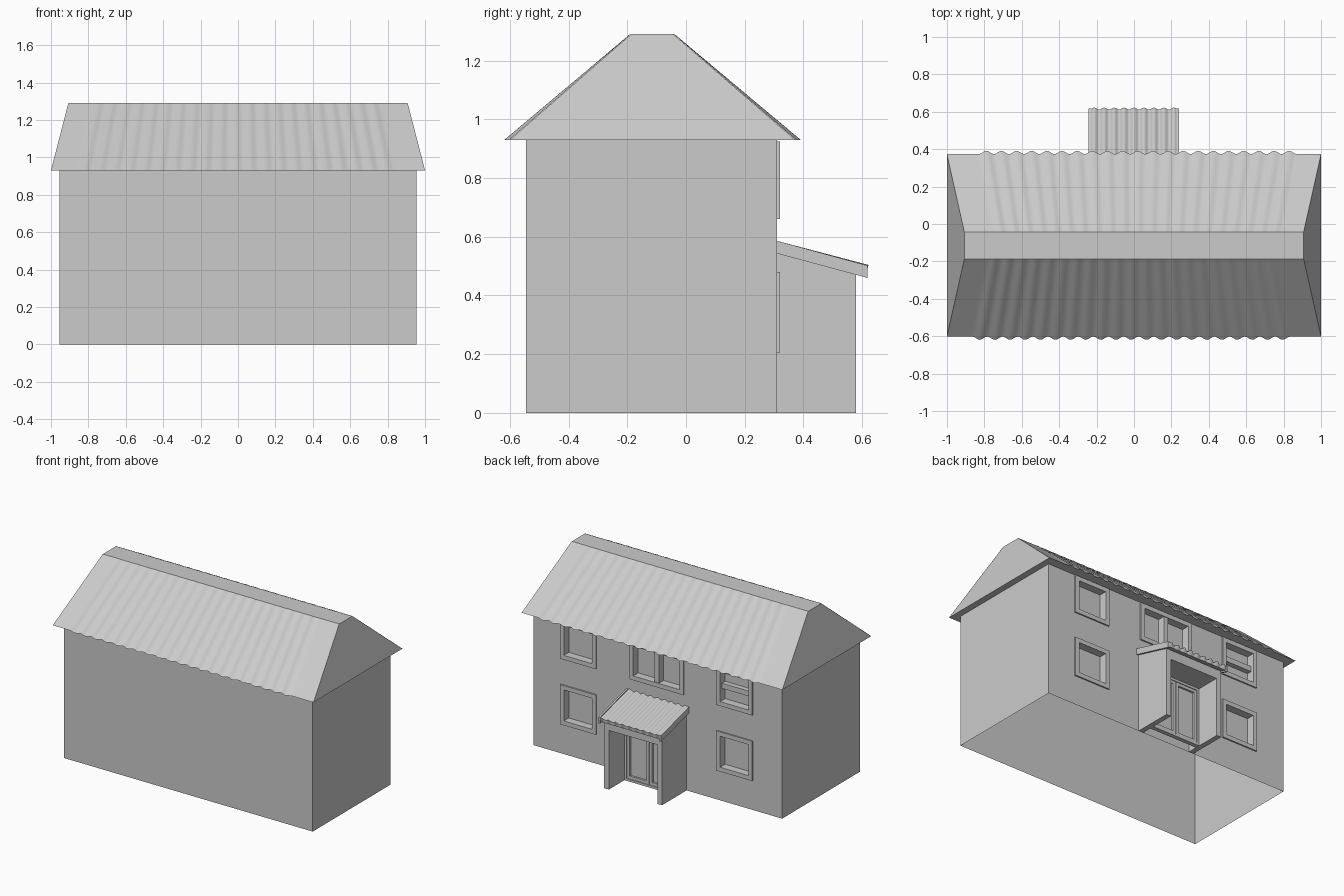
import bpy, bmesh, math
from mathutils import Vector

if "Cube" in bpy.data.objects:
    bpy.data.objects.remove(bpy.data.objects["Cube"])

GREY = (0.6, 0.6, 0.6, 1)
mat = bpy.data.materials.new("plain_grey")
mat.use_nodes = True
mat.diffuse_color = GREY
mat.node_tree.nodes["Principled BSDF"].inputs["Base Color"].default_value = GREY


def finish(name, bm, smooth=False):
    bm.normal_update()
    mesh = bpy.data.meshes.new(name)
    bm.to_mesh(mesh)
    bm.free()
    mesh.materials.append(mat)
    obj = bpy.data.objects.new(name, mesh)
    bpy.context.collection.objects.link(obj)
    if smooth:
        bpy.ops.object.select_all(action="DESELECT")
        obj.select_set(True)
        bpy.context.view_layer.objects.active = obj
        bpy.ops.object.shade_smooth_by_angle(angle=math.radians(40))
    return obj


def add_box(bm, x, y, z):
    """Box from (min, max) pairs."""
    verts = bmesh.ops.create_cube(bm, size=1)["verts"]
    for v in verts:
        v.co = [lo + (c + 0.5) * (hi - lo) for c, (lo, hi) in zip(v.co, (x, y, z))]


def add_grid(bm, rows):
    """Quads between rows of points."""
    grid = [[bm.verts.new(p) for p in row] for row in rows]
    for a, b in zip(grid, grid[1:]):
        for i in range(len(a) - 1):
            bm.faces.new((a[i], a[i + 1], b[i + 1], b[i]))


def add_frame(bm, x, y, z, w):
    """Rectangular frame of four bars."""
    for side in ((x[0], x[0] + w), (x[1] - w, x[1])):
        add_box(bm, side, y, z)
    for level in ((z[0], z[0] + w), (z[1] - w, z[1])):
        add_box(bm, (x[0] + w, x[1] - w), y, level)


# House measurements
HX, FRONT, BACK, EAVE = 0.955, -0.545, 0.31, 0.93
LOW, HIGH = (0.205, 0.48), (0.66, 0.925)
SIDE = 0.138          # half width of a single window
BORDER = 0.03
windows = [(0.606, SIDE, LOW), (0.606, SIDE, HIGH),
           (-0.594, SIDE, LOW), (-0.594, SIDE, HIGH), (0.004, 0.207, HIGH)]

# Plain walls, open below
bm = bmesh.new()
outline = [(HX, BACK), (HX, FRONT), (-HX, FRONT), (-HX, BACK)]
add_grid(bm, [[(x, y, z) for x, y in outline] for z in (EAVE, 0)])
finish("plain_walls", bm)

# Window wall with recessed panes
holes = [(c - h + BORDER, c + h - BORDER, z[0] + BORDER, z[1] - BORDER)
         for c, h, z in windows]
xs = sorted({-HX, HX} | {v for h in holes for v in h[:2]})
zs = sorted({0, EAVE} | {v for h in holes for v in h[2:]})
bm = bmesh.new()
add_grid(bm, [[(x, BACK, z) for x in xs] for z in reversed(zs)])
bmesh.ops.recalc_face_normals(bm, faces=bm.faces)
bm.normal_update()
if bm.faces[:][0].normal.y < 0:
    bmesh.ops.reverse_faces(bm, faces=bm.faces)
bm.normal_update()


def is_opening(face):
    c = face.calc_center_median()
    return any(h[0] < c.x < h[1] and h[2] < c.z < h[3] for h in holes)


panes = [f for f in bm.faces if is_opening(f)]
for region in holes:
    part = [f for f in panes
            if region[0] < f.calc_center_median().x < region[1]
            and region[2] < f.calc_center_median().z < region[3]]
    bmesh.ops.inset_region(bm, faces=part, thickness=0, depth=-0.045,
                           use_even_offset=False)
finish("window_wall", bm)

# Window frames and glazing bars
for i, (c, h, z) in enumerate(windows):
    bm = bmesh.new()
    add_frame(bm, (c - h, c + h), (BACK, BACK + 0.01), z, BORDER)
    mid = sum(z) / 2
    if h > SIDE:
        add_box(bm, (c - 0.018, c + 0.018), (BACK - 0.045, BACK + 0.005),
                (z[0] + BORDER, z[1] - BORDER))
    elif c < 0 and z == HIGH:
        add_box(bm, (c - h + BORDER, c + h - BORDER), (BACK - 0.045, BACK - 0.01),
                (mid - 0.018, mid + 0.018))
    finish(f"window_frame_{i + 1}", bm)

# Main roof core with flat ridge and leaning ends
RIDGE = 1.29
eaves = {"front": -0.6, "back": 0.372}
crest = {"front": -0.187, "back": -0.043}
bm = bmesh.new()
base = [bm.verts.new((x, y, EAVE)) for x, y in
        ((-1, eaves["front"]), (1, eaves["front"]), (1, eaves["back"]), (-1, eaves["back"]))]
top = [bm.verts.new((x, y, RIDGE)) for x, y in
       ((-0.907, crest["front"]), (0.907, crest["front"]),
        (0.907, crest["back"]), (-0.907, crest["back"]))]
bm.faces.new(base[::-1])
bm.faces.new(top)
for i in range(4):
    j = (i + 1) % 4
    bm.faces.new((base[i], base[j], top[j], top[i]))
finish("roof_core", bm)


def wave(x, start, end, count):
    if not start < x < end:
        return 0
    return 0.5 - 0.5 * math.cos(2 * math.pi * count * (x - start) / (end - start))


# Corrugated roof slopes, ribs fading towards the ridge
STEPS = 240
for name, sign, shift in (("front", -1, -0.015), ("back", 1, 0.02)):
    line = [-1 + 2 * i / STEPS for i in range(STEPS + 1)]
    ribs = [wave(x, shift - 0.85, shift + 0.85, 21) for x in line]
    e, c = eaves[name], crest[name]
    rows = [[(x, e, EAVE) for x in line],
            [(x, e + sign * (0.002 + 0.017 * r), EAVE) for x, r in zip(line, ribs)],
            [(x * 0.907, c + sign * 0.003 * r, RIDGE + 0.001) for x, r in zip(line, ribs)]]
    bm = bmesh.new()
    add_grid(bm, rows)
    if sign > 0:
        bmesh.ops.reverse_faces(bm, faces=bm.faces)
    finish(f"{name}_corrugated_slope", bm, smooth=True)

# Porch cheeks, header and flat ceiling
PX, PY, DOOR_Y, HEAD = 0.222, 0.58, 0.41, 0.41
T = 0.036


def roof_under(y):
    return 0.548 - (y - BACK) * 0.27


def add_prism(bm, x, profile):
    """Extrude a y-z profile between two x values."""
    ends = [[bm.verts.new((v, y, z)) for y, z in profile] for v in x]
    n = len(profile)
    bm.faces.new(ends[0])
    bm.faces.new(ends[1][::-1])
    for i in range(n):
        j = (i + 1) % n
        bm.faces.new((ends[0][j], ends[0][i], ends[1][i], ends[1][j]))
    bmesh.ops.recalc_face_normals(bm, faces=bm.faces)


def cheek(bottom):
    return [(BACK, bottom), (PY, bottom), (PY, roof_under(PY)), (BACK, roof_under(BACK))]


for name, x in (("left", (PX - T, PX)), ("right", (-PX, T - PX))):
    bm = bmesh.new()
    add_prism(bm, x, cheek(0))
    finish(f"porch_{name}_wall", bm)
bm = bmesh.new()
add_prism(bm, (T - PX, PX - T), cheek(HEAD))
finish("porch_header", bm)

# Glazed double door
bm = bmesh.new()
inner = PX - T
add_frame(bm, (-inner, inner), (DOOR_Y - 0.03, DOOR_Y), (0, HEAD), 0.016)
for a, b in ((-inner + 0.016, -0.002), (0.002, inner - 0.016)):
    add_frame(bm, (a, b), (DOOR_Y - 0.025, DOOR_Y - 0.006), (0.016, HEAD - 0.016), 0.02)
add_box(bm, (-inner, inner), (DOOR_Y - 0.028, DOOR_Y - 0.02), (0.01, HEAD))
finish("porch_door", bm)

# Corrugated porch roof with side rakes
EDGE, HALF = 0.612, 0.24
bm = bmesh.new()
line = [-HALF + 2 * HALF * i / 96 for i in range(97)]
ribs = [wave(x, -HALF, HALF, 9) for x in line]
add_grid(bm, [[(x, BACK, 0.548) for x in line],
              [(x, EDGE, roof_under(EDGE) + 0.005) for x in line],
              [(x, EDGE + 0.01 * r, 0.492 + 0.012 * r) for x, r in zip(line, ribs)],
              [(x, BACK, 0.574 + 0.012 * r) for x, r in zip(line, ribs)]])
finish("porch_corrugated_roof", bm, smooth=True)
for name, x in (("left", (HALF - 0.012, HALF)), ("right", (-HALF - 0.002, 0.01 - HALF))):
    bm = bmesh.new()
    add_prism(bm, x, [(BACK, 0.543), (0.618, 0.46), (0.618, 0.502), (BACK, 0.586)])
    finish(f"porch_{name}_rake", bm)
